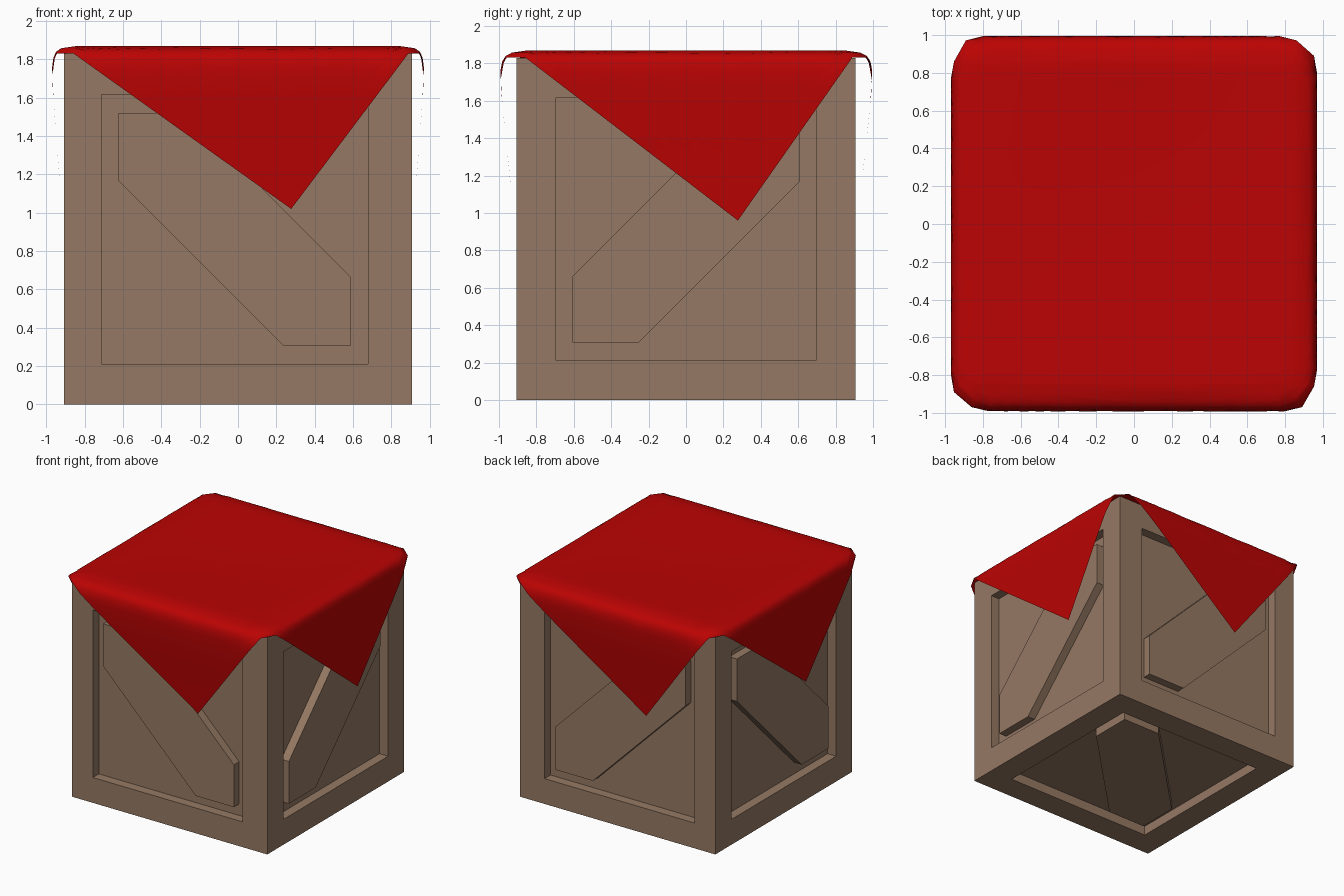
import bpy, bmesh, math
from mathutils import Vector

if "Cube" in bpy.data.objects:
    bpy.data.objects.remove(bpy.data.objects["Cube"])

R, H = 0.907, 1.83          # crate half width, height
INSET, DEPTH = 0.30, 0.08   # frame width, panel recess
SHIFT = -0.017              # front/back panels sit slightly off centre


def material(name, rgb):
    m = bpy.data.materials.new(name)
    m.diffuse_color = (*rgb, 1)
    m.use_nodes = True
    m.node_tree.nodes["Principled BSDF"].inputs["Base Color"].default_value = m.diffuse_color
    return m


wood = material("brown wood", (0.30, 0.19, 0.125))
red = material("red cloth", (0.50, 0.001, 0.001))


def finish(bm, name, mat, smooth=False):
    bmesh.ops.recalc_face_normals(bm, faces=bm.faces)
    me = bpy.data.meshes.new(name)
    bm.to_mesh(me)
    bm.free()
    me.materials.append(mat)
    for p in me.polygons:
        p.use_smooth = smooth
    ob = bpy.data.objects.new(name, me)
    bpy.context.collection.objects.link(ob)
    return ob


# Crate body: cube with a straight-walled recessed panel on every face
bm = bmesh.new()
bmesh.ops.create_cube(bm, size=1)
for v in bm.verts:
    v.co = (v.co.x * 2 * R, v.co.y * 2 * R, (v.co.z + 0.5) * H)
bm.normal_update()
panels = list(bm.faces)
bmesh.ops.inset_individual(bm, faces=panels, thickness=INSET, depth=0)
bm.normal_update()
for f in panels:
    if abs(f.normal.y) > 0.9:
        for v in f.verts:
            v.co.x += SHIFT
for f in bmesh.ops.extrude_discrete_faces(bm, faces=panels)["faces"]:
    f.normal_update()
    n = f.normal.copy()
    for v in f.verts:
        v.co -= n * DEPTH
finish(bm, "crate_body", wood)


# Diagonal braces: six-sided planks running corner to corner of each panel
def brace(name, U, V, N, centre):
    U, V, N, centre = map(Vector, (U, V, N, centre))
    h, w = R - INSET, 0.355
    shape = [(-h, h), (-h + w, h), (h, -h + w), (h, -h), (h - w, -h), (-h, h - w)]
    bm = bmesh.new()
    low, high = [[bm.verts.new(centre + U * a + V * b - N * d) for a, b in shape]
                 for d in (DEPTH, 0.01)]
    bm.faces.new(low)
    bm.faces.new(high)
    for i in range(6):
        j = (i + 1) % 6
        bm.faces.new((low[i], low[j], high[j], high[i]))
    finish(bm, name, wood)


X, Y, Z = (1, 0, 0), (0, 1, 0), (0, 0, 1)
for s, a, b, c in ((-1, "front", "left", "bottom"), (1, "back", "right", "top")):
    brace(a + "_brace", X, Z, (0, s, 0), (SHIFT, s * R, H / 2))
    brace(b + "_brace", (0, -1, 0), Z, (s, 0, 0), (s * R, 0, H / 2))
    brace(c + "_brace", (-1, 0, 0), Y, (0, 0, s), (0, 0, H if s > 0 else 0))

# Cloth: nearly flat top plus four pointed flaps, each tip off centre
N, ROWS, TIP = 20, 14, 13
EDGE, B = 1.832, 0.845
# outward distance from the crate face by height
PROFILE = [(1.87, -0.062), (1.858, 0.02), (1.84, 0.05), (1.81, 0.066), (1.76, 0.074),
           (1.65, 0.07), (1.5, 0.058), (1.25, 0.035), (0.9, 0.006)]


def outward(z):
    for (z0, d0), (z1, d1) in zip(PROFILE, PROFILE[1:]):
        if z >= z1:
            return d0 + (d1 - d0) * (z0 - z) / (z0 - z1)
    return PROFILE[-1][1]


bm = bmesh.new()


def quads(grid):
    for r0, r1 in zip(grid, grid[1:]):
        for i in range(len(r0) - 1):
            bm.faces.new((r0[i], r0[i + 1], r1[i + 1], r1[i]))


# top sheet, sagging a little over the recessed panel
top = []
for j in range(N + 1):
    row = []
    for i in range(N + 1):
        x, y = (2 * i / N - 1) * B, (2 * j / N - 1) * B
        sag = 0.018 * max(0, math.cos(x * 1.859) * math.cos(y * 1.859))
        edge = i in (0, N) or j in (0, N)
        row.append(bm.verts.new((x, y, 1.87 - (0 if edge else sag))))
    top.append(row)
quads(top)

# flaps: front, right, back, left (tip height, bulge)
flaps = []
for k, (tip, bulge) in enumerate(((1.02, 1.15), (0.96, 0.85), (1.0, 1.2), (1.0, 0.85))):
    ang = k * math.pi / 2
    c, s = round(math.cos(ang)), round(math.sin(ang))
    grid = []
    for r in range(ROWS + 1):
        v = r / ROWS
        row = []
        for i in range(N + 1):
            u = i / N
            drop = i / TIP if i <= TIP else (N - i) / (N - TIP)
            end = EDGE + (tip - EDGE) * drop
            z = 1.87 - (1.87 - end) * v ** 2
            d = outward(z)
            d *= bulge if d > 0 else 1
            a = (2 * u - 1) * B
            a += (-0.86 + 1.75 * u - a) * v ** 2
            b = -(R + d)
            row.append(bm.verts.new((a * c - b * s, a * s + b * c, z)))
        grid.append(row)
    quads(grid)
    flaps.append(grid)

# rounded corners joining neighbouring flaps
for k in range(4):
    a, b = flaps[k], flaps[(k + 1) % 4]
    for r in range(ROWS):
        bm.faces.new((a[r][-1], b[r][0], b[r + 1][0], a[r + 1][-1]))
bmesh.ops.remove_doubles(bm, verts=bm.verts, dist=0.0003)
bmesh.ops.dissolve_degenerate(bm, edges=bm.edges, dist=0.0002)
finish(bm, "draped_cloth", red, smooth=True)
